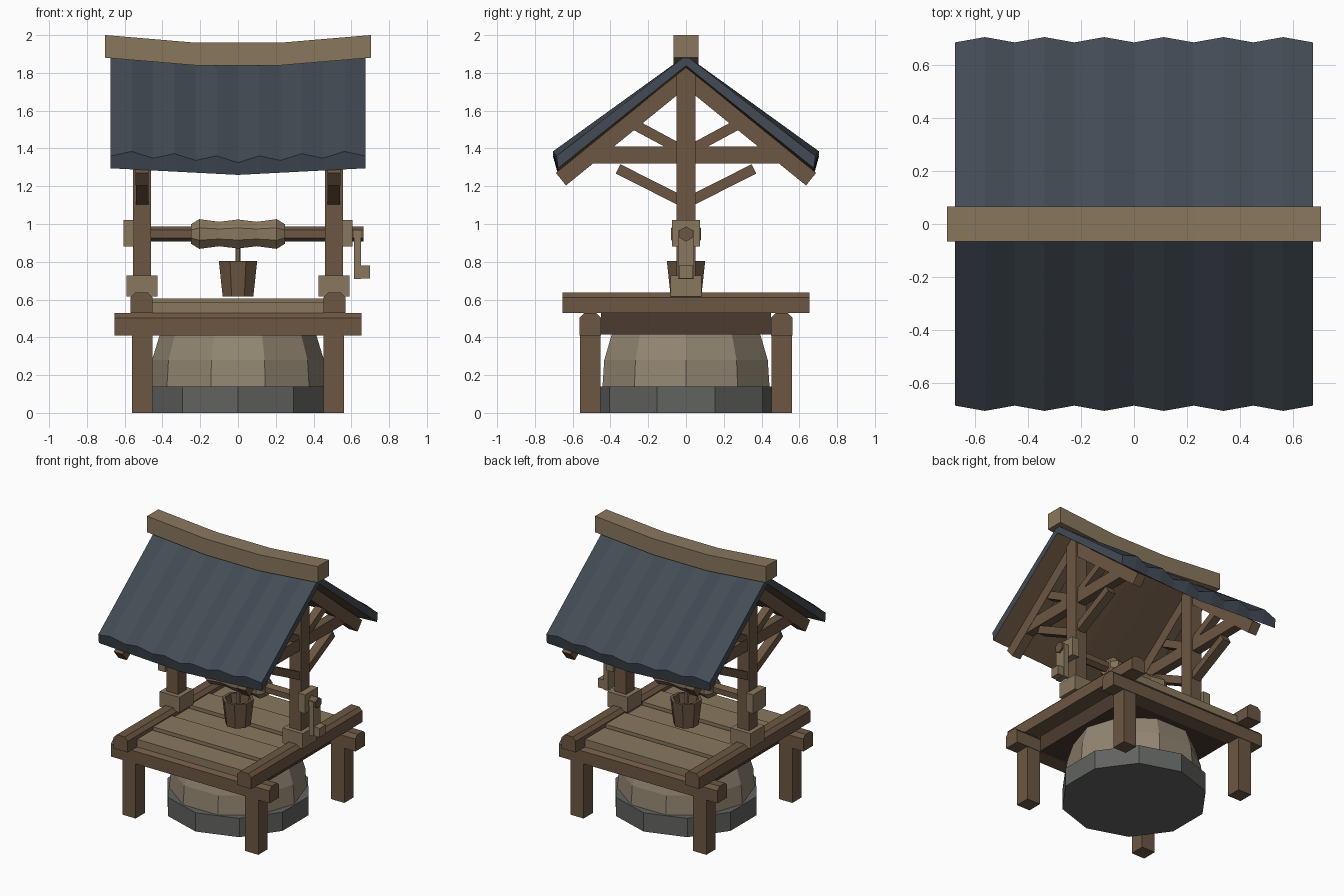
import bpy, bmesh
from math import sin, cos, pi
from mathutils import Vector, Matrix

if "Cube" in bpy.data.objects:
    bpy.data.objects.remove(bpy.data.objects["Cube"])


def material(name, rgb):
    m = bpy.data.materials.new(name)
    m.diffuse_color = (*rgb, 1)
    m.use_nodes = True
    m.node_tree.nodes["Principled BSDF"].inputs["Base Color"].default_value = m.diffuse_color
    return m


WOOD = material("wood", (0.15, 0.095, 0.055))
DARK = material("dark_wood", (0.07, 0.045, 0.03))
TAN = material("pale_wood", (0.25, 0.185, 0.11))
STONE = material("stone", (0.29, 0.24, 0.17))
GREY = material("grey_stone", (0.12, 0.125, 0.115))
SLATE = material("slate", (0.055, 0.07, 0.09))


def mesh(name, verts, faces, *mats):
    me = bpy.data.meshes.new(name)
    me.from_pydata(verts, [], faces)
    bm = bmesh.new()
    bm.from_mesh(me)
    bmesh.ops.recalc_face_normals(bm, faces=bm.faces)
    bm.to_mesh(me)
    bm.free()
    for m in mats:
        me.materials.append(m)
    ob = bpy.data.objects.new(name, me)
    bpy.context.collection.objects.link(ob)
    return ob


def loft(name, rings, mat):
    """Skin equal-length rings of points and cap both ends."""
    n = len(rings[0])
    verts = [p for r in rings for p in r]
    faces = [(k * n + i, k * n + (i + 1) % n, (k + 1) * n + (i + 1) % n, (k + 1) * n + i)
             for k in range(len(rings) - 1) for i in range(n)]
    faces += [tuple(range(n)), tuple(range(len(verts) - n, len(verts)))]
    return mesh(name, verts, faces, mat)


def box(name, x, y, z, mat):
    return loft(name, [[(x[0], y[0], h), (x[1], y[0], h), (x[1], y[1], h), (x[0], y[1], h)]
                       for h in z], mat)


def lathe(name, profile, n, mat, phase=0.0, axis='Z', z=0.0):
    rings = []
    for r, h in profile:
        ring = []
        for i in range(n):
            a = phase + 2 * pi * i / n
            u, v = r * cos(a), r * sin(a)
            ring.append((u, v, h + z) if axis == 'Z' else (h, u, v + z))
        rings.append(ring)
    return loft(name, rings, mat)


def strut(name, x, a, b, width, thick, mat):
    """Square beam between two (y, z) points at a given x."""
    a, b = Vector(a), Vector(b)
    d = (b - a).normalized()
    n = Vector((-d.y, d.x)) * thick / 2
    sec = [a + n, b + n, b - n, a - n]
    return loft(name, [[(x + s * width / 2, p.x, p.y) for p in sec] for s in (-1, 1)], mat)


def rail(name, centre, z0, z1, length, along):
    """Beam with chamfered top edges."""
    c, w = 0.025, 0.058
    sec = [(-w, z0), (w, z0), (w, z1 - c), (w - c, z1), (c - w, z1), (-w, z1 - c)]
    rings = [[(s * length, centre + u, h) if along == 'X' else (centre + u, s * length, h)
              for u, h in sec] for s in (-1, 1)]
    return loft(name, rings, WOOD)


# Stone well
lathe("stone_base", [(0.5, 0), (0.5, 0.14)], 10, GREY, pi / 10)
lathe("stone_wall", [(0.465, 0.14), (0.455, 0.28), (0.415, 0.41), (0.40, 0.44)], 10, STONE)

# Platform frame and legs
for s in (-1, 1):
    rail("cross_rail", s * 0.507, 0.41, 0.528, 0.655, 'X')
    rail("side_rail", s * 0.51, 0.528, 0.637, 0.655, 'Y')
    for t in (-1, 1):
        box("leg", (s * 0.507 - 0.055, s * 0.507 + 0.055),
            (t * 0.507 - 0.055, t * 0.507 + 0.055), (0, 0.42), WOOD)
box("deck_underside", (-0.45, 0.45), (-0.45, 0.45), (0.415, 0.53), DARK)

# Deck planks
edges = [-0.55, -0.36, -0.13, 0.07, 0.31, 0.55]
for i in range(5):
    box("deck_plank", (-0.455, 0.455), (edges[i] + 0.005, edges[i + 1] - 0.005),
        (0.528, 0.585 if i % 2 == 0 else 0.605), TAN)

# Posts, trusses and bearings on both sides
for s in (-1, 1):
    x = s * 0.508
    box("post", (x - 0.048, x + 0.048), (-0.05, 0.05), (0.55, 1.83), WOOD)
    box("post_foot", (x - 0.082, x + 0.082), (-0.082, 0.082), (0.615, 0.728), TAN)
    hub = [(-0.075, 0.88), (0.075, 0.88), (0.075, 1.02), (-0.075, 1.02)]
    loft("axle_bearing", [[(s * q, y, z) for y, z in hub] for q in (0.55, 0.607)], TAN)
    box("collar_beam", (x - 0.033, x + 0.033), (-0.51, 0.51), (1.32, 1.41), WOOD)
    for t in (-1, 1):
        strut("rafter", x, (0, 1.775), (t * 0.662, 1.237), 0.07, 0.085, WOOD)
        strut("lower_brace", x, (t * 0.02, 1.12), (t * 0.36, 1.292), 0.066, 0.055, WOOD)
        strut("upper_brace", x, (t * 0.02, 1.39), (t * 0.28, 1.53), 0.06, 0.055, WOOD)

# Windlass
lathe("axle", [(0.04, -0.6), (0.04, 0.665)], 6, WOOD, pi / 6, 'X', 0.947)
lathe("rope_drum", [(0.055, -0.25), (0.085, -0.205), (0.07, -0.1), (0.083, 0),
                    (0.07, 0.1), (0.085, 0.205), (0.055, 0.25)], 8, TAN, pi / 8, 'X', 0.947)
box("crank_arm", (0.615, 0.652), (-0.042, 0.042), (0.71, 0.965), TAN)
box("crank_handle", (0.645, 0.70), (-0.036, 0.036), (0.712, 0.78), TAN)

# Bucket and rope
lathe("rope", [(0.012, 0.66), (0.012, 0.9)], 6, TAN)
lathe("bucket", [(0.088, 0.617), (0.11, 0.805), (0.088, 0.805), (0.075, 0.66)],
      8, WOOD, pi / 8)


# Sagging roof: ribbed slate top, flat wooden underside
def ridge_sag(x):
    return max(0.0, abs(x) - 0.225) / 0.475 * 0.04


for side in (-1, 1):
    verts, faces = [], []
    cols = 13
    for i in range(cols):
        x = -0.675 + 1.35 * i / (cols - 1)
        up = i % 2
        s, e = ridge_sag(x), abs(x) / 0.675 * 0.035
        verts += [(x, 0, 1.855 + s + 0.008 * up),
                  (x, side * (0.685 + 0.02 * up), 1.325 + e + 0.03 * up),
                  (x, side * 0.677, 1.26 + e),
                  (x, 0, 1.80 + s)]
    for i in range(cols - 1):
        for j in range(4):
            k = (j + 1) % 4
            faces.append((i * 4 + j, i * 4 + k, i * 4 + 4 + k, i * 4 + 4 + j))
    faces += [(0, 1, 2, 3), tuple(range(4 * cols - 4, 4 * cols))]
    roof = mesh("roof_slope", verts, faces, SLATE, WOOD)
    for i in range(cols - 1):
        roof.data.polygons[i * 4 + 2].material_index = 1

# Ridge beam
loft("ridge_beam", [[(x, y, z + ridge_sag(x)) for y, z in
                     ((-0.066, 1.84), (0.066, 1.84), (0.066, 1.96), (-0.066, 1.96))]
                    for x in (-0.705, -0.225, 0.225, 0.705)], TAN)
